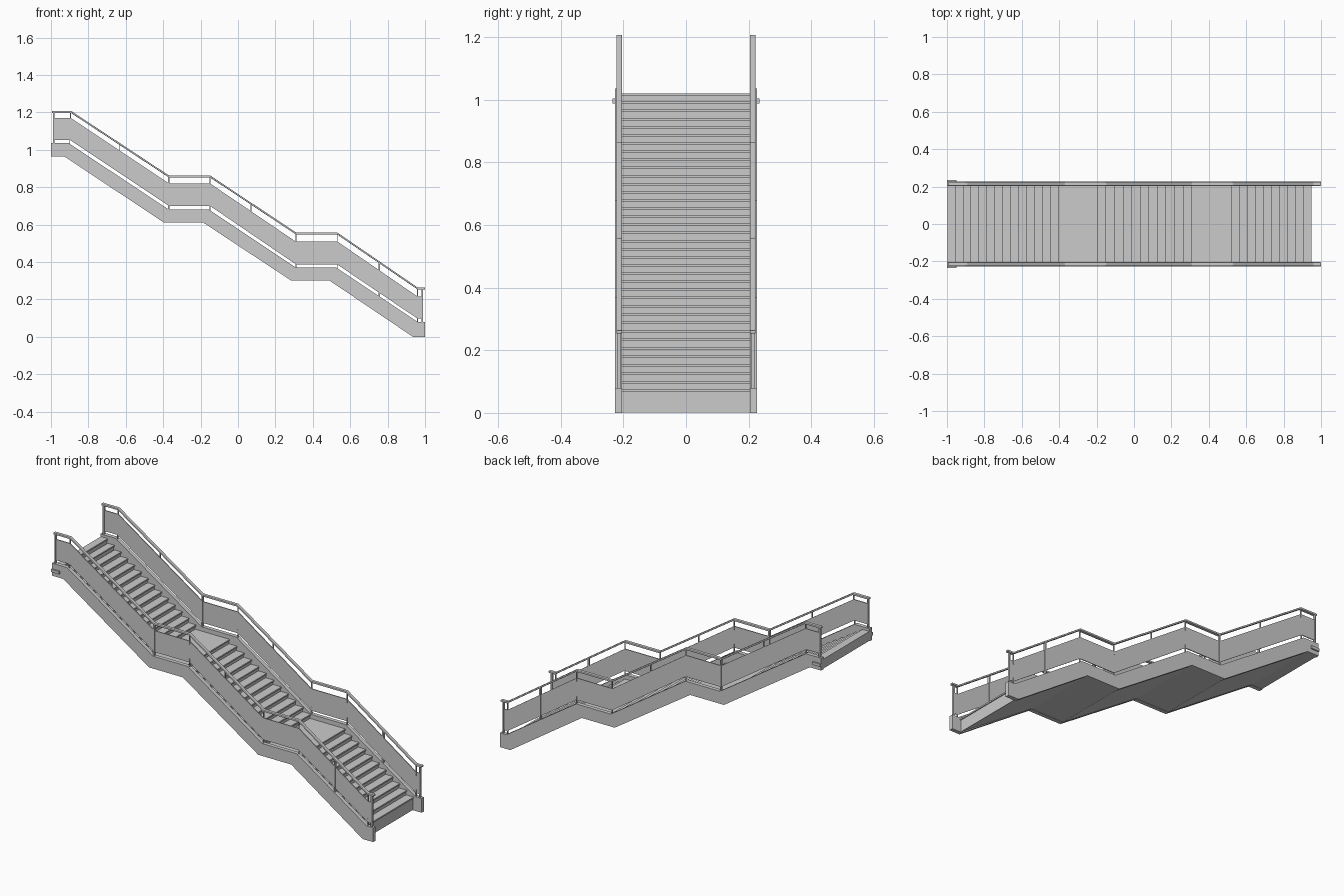
import bpy
import bmesh

cube = bpy.data.objects.get("Cube")
if cube:
    bpy.data.objects.remove(cube, do_unlink=True)

# One painted-metal colour for the whole staircase
grey = bpy.data.materials.new("light grey metal")
grey.use_nodes = True
colour = (0.6, 0.6, 0.6, 1)
grey.diffuse_color = colour
grey.node_tree.nodes["Principled BSDF"].inputs["Base Color"].default_value = colour


def finish(name, bm):
    bmesh.ops.recalc_face_normals(bm, faces=bm.faces)
    mesh = bpy.data.meshes.new(name)
    bm.to_mesh(mesh)
    bm.free()
    mesh.materials.append(grey)
    obj = bpy.data.objects.new(name, mesh)
    bpy.context.collection.objects.link(obj)
    return obj


def add_prism(bm, outline, y0, y1):
    """Extrude an x-z outline across y."""
    face = bm.faces.new([bm.verts.new((x, y0, z)) for x, z in outline])
    result = bmesh.ops.extrude_face_region(bm, geom=[face], use_keep_orig=True)
    moved = [g for g in result["geom"] if isinstance(g, bmesh.types.BMVert)]
    bmesh.ops.translate(bm, verts=moved, vec=(0, y1 - y0, 0))


def prism(name, outline, y0, y1):
    bm = bmesh.new()
    add_prism(bm, outline, y0, y1)
    return finish(name, bm)


def box(bm, x0, x1, y0, y1, z0, z1):
    add_prism(bm, [(x0, z0), (x1, z0), (x1, z1), (x0, z1)], y0, y1)


def height_at(path, x):
    for (xa, za), (xb, zb) in zip(path, path[1:]):
        if xa <= x <= xb:
            return za + (zb - za) * (x - xa) / (xb - xa)
    return path[-1][1]


# Paths that follow the stairs from the top to the bottom
under = [(-1, .965), (-.93, .965), (-.395, .61), (-.185, .61),
         (.285, .3), (.49, .3), (.935, 0), (1, 0)]
string_top = [(-1, 1.035), (-.905, 1.035), (-.37, .68), (-.155, .68),
              (.31, .37), (.525, .37), (.96, .08), (1, .08)]
panel_low = [(-.985, 1.053), (-.9, 1.053), (-.37, .7), (-.15, .7),
             (.31, .387), (.53, .387), (.96, .097), (.985, .097)]
panel_high = [(-.985, 1.17), (-.895, 1.17), (-.37, .82), (-.15, .82),
              (.307, .51), (.53, .51), (.96, .215), (.985, .215)]
rail_top = [(-.995, 1.207), (-.892, 1.207), (-.37, .863), (-.15, .863),
            (.31, .558), (.53, .558), (.96, .264), (1, .264)]
rail_low = [(x, z - .011) for x, z in rail_top]

# Flights: start x, start z, end x, rise, number of treads
flights = [(-.955, 1.02, -.405, .026, 13),
           (-.195, .656, .31, .0259, 11),
           (.525, .345, .95, .027, 10)]
half = .206
nose, slab = .005, .008

# Treads and landings as slabs, with the risers set back in a solid core
treads = bmesh.new()
core = [(-.998, 1.02 - slab)]
left = -.998
for x0, z0, x1, rise, count in flights:
    going = (x1 - x0) / count
    edges = [x0 + going * i for i in range(count + 1)]
    z = z0
    for i, edge in enumerate(edges):
        if i == count and x1 < .9:
            continue_from = edge
        box(treads, left - nose if left > -.9 else left, edge,
            -half, half, z - slab, z)
        core.append((edge - nose, z - slab))
        z -= rise
        if edge != edges[-1] or x1 < .9:
            core.append((edge - nose, z - slab))
        left = edge
finish("treads_and_landings", treads)
core.append((.945, .001))
core += [(x, z + .002) for x, z in reversed(under[:-2])]
core[-1] = (-.998, .967)
prism("risers_and_soffit", core, -half, half)

full_posts = [-.985, -.37, .755, .985]
stubs = [-.895, -.635, -.15, .07, .31, .53, .96]

for side, s in (("right", -1), ("left", 1)):
    tag = "front" if s < 0 else "back"
    # Side stringer, infill panel and handrail
    prism(tag + "_stringer", string_top + under[::-1], s * .205, s * .227)
    prism(tag + "_panel", panel_high + panel_low[::-1], s * .212, s * .217)
    rail = prism(tag + "_handrail", rail_top + rail_low[::-1], s * .204, s * .222)
    bevel = rail.modifiers.new("rounded edges", "BEVEL")
    bevel.width = .003
    bevel.segments = 2

    # Full posts clamp the panel, short stubs carry the rail above it
    posts = bmesh.new()
    for x in full_posts:
        box(posts, x - .004, x + .004, s * .208, s * .221,
            height_at(string_top, x) - .01, height_at(rail_low, x) + .003)
    for x in stubs:
        box(posts, x - .002, x + .002, s * .211, s * .218,
            height_at(panel_high, x) - .02, height_at(rail_low, x) + .003)
    # Small feet joining the panel to the stringer
    for x in (-.9, -.15, .31, .53, .96):
        box(posts, x - .002, x + .002, s * .211, s * .218,
            height_at(string_top, x) - .01, height_at(panel_low, x) + .02)
    finish(tag + "_posts", posts)

    # Fixing bracket at the upper end
    bracket = bmesh.new()
    box(bracket, -1, -.95, s * .225, s * .235, .988, 1.004)
    finish(tag + "_upper_bracket", bracket)
